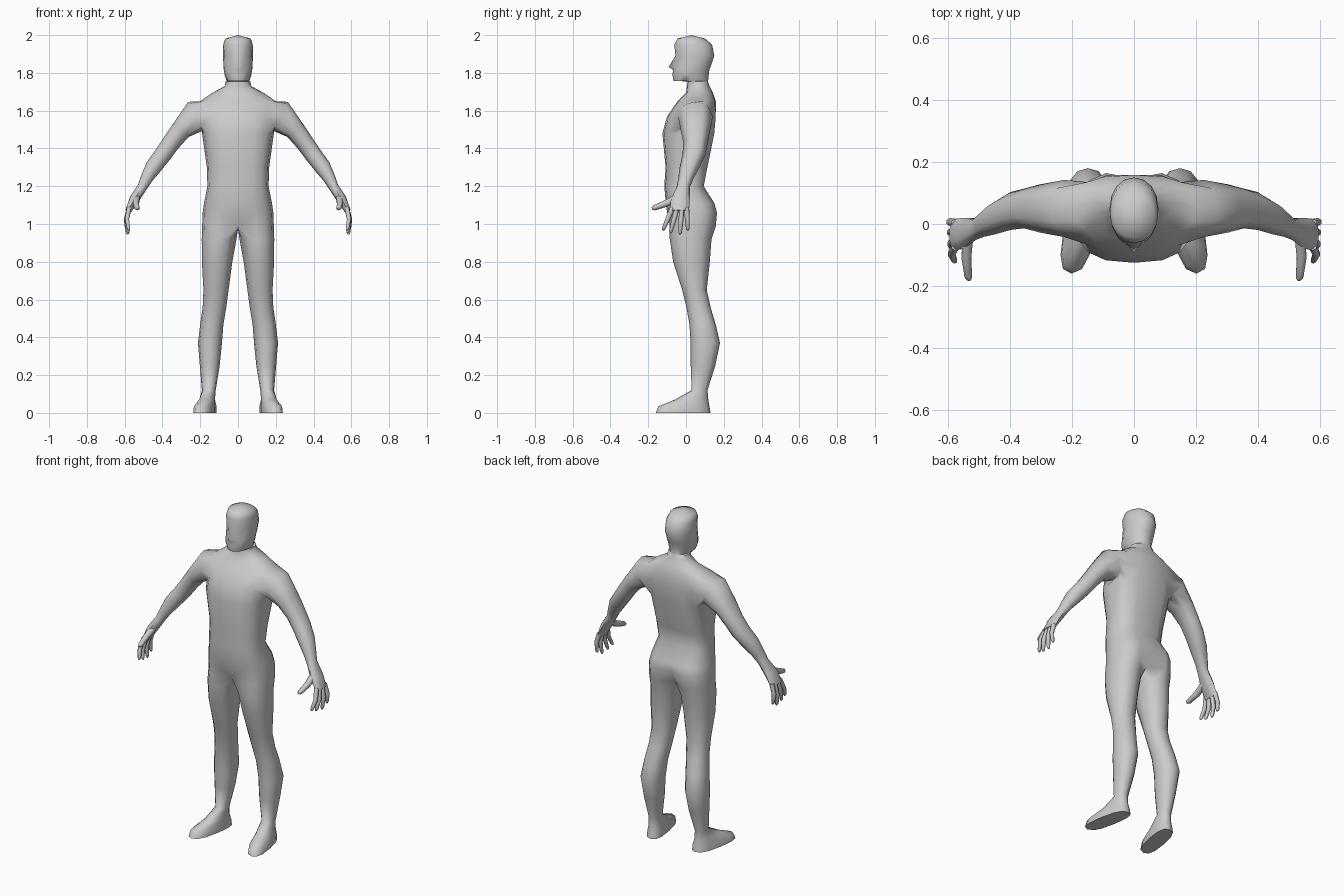
import bpy, bmesh, math
from mathutils import Vector

if "Cube" in bpy.data.objects:
    bpy.data.objects.remove(bpy.data.objects["Cube"])


def spow(v, e):
    return math.copysign(abs(v) ** e, v)


def bridge(bm, a, b):
    for i in range(len(a)):
        j = (i + 1) % len(a)
        bm.faces.new((a[i], a[j], b[j], b[i]))


def finish(bm, name):
    """Turn a half mesh into a mirrored, smooth-shaded object."""
    bmesh.ops.recalc_face_normals(bm, faces=bm.faces)
    if bm.calc_volume(signed=True) < 0:
        bmesh.ops.reverse_faces(bm, faces=bm.faces)
    me = bpy.data.meshes.new(name)
    bm.to_mesh(me)
    bm.free()
    ob = bpy.data.objects.new(name, me)
    bpy.context.collection.objects.link(ob)
    bpy.ops.object.select_all(action='DESELECT')
    ob.select_set(True)
    bpy.context.view_layer.objects.active = ob
    ob.modifiers.new("mirror", 'MIRROR')
    bpy.ops.object.modifier_apply(modifier="mirror")
    bpy.ops.object.shade_smooth_by_angle(angle=math.radians(65))


bm = bmesh.new()

# Torso and head profiles: z, y front, y back, half width
TORSO = [
    (.985, -.095, .165, .19),
    (1.06, -.1, .172, .187),
    (1.11, -.107, .158, .18),
    (1.2, -.115, .1, .162),
    (1.3, -.108, .12, .165),
    (1.48, -.125, .158, .19),
    (1.57, -.1, .165, .185),
    (1.65, -.045, .158, .2),
]
HEAD = [
    (1.695, 0, .143, .135),
    (1.73, .005, .124, .07),
    (1.755, .008, .116, .066),
    (1.757, -.066, .117, .06),
    (1.79, -.072, .12, .071),
    (1.815, -.068, .124, .075),
    (1.832, -.064, .13, .077),
    (1.89, -.056, .15, .079),
    (1.95, -.062, .138, .078),
    (1.982, -.045, .1, .067),
]


def half_ring(z, yf, yb, w, e):
    """Half cross-section from front centre round the side to back centre."""
    ring = []
    for i in range(9):
        t = math.radians(-90 + 22.5 * i)
        x = 0 if i in (0, 8) else w * math.cos(t) ** e
        y = (yf + yb) / 2 + (yb - yf) / 2 * spow(math.sin(t), e)
        ring.append(bm.verts.new((x, y, z)))
    return ring


rings = [half_ring(*row, .76) for row in TORSO] + [half_ring(*row, .95) for row in HEAD]
for ring in rings[:7]:                       # spine groove and cleft
    ring[8].co.y -= max(.008, .06 - .4 * (ring[8].co.z - .985))
rings[0][0].co.y += .035                     # crotch
rings[14][0].co.y -= .028                    # nose

ARM_ROW = 5          # the arm opening spans two rows and four columns
for r in range(len(rings) - 1):
    for c in range(8):
        if r in (ARM_ROW, ARM_ROW + 1) and 2 <= c <= 5:
            continue
        a, b = rings[r], rings[r + 1]
        bm.faces.new((a[c], a[c + 1], b[c + 1], b[c]))
apex = bm.verts.new((0, .03, 2.0))
for c in range(8):
    bm.faces.new((rings[-1][c], rings[-1][c + 1], apex))

# Leg and foot: z, x inner, x outer, y front, y back
LEG = [
    (.92, .008, .192, -.086, .135),
    (.8, .03, .191, -.068, .126),
    (.65, .05, .183, -.02, .11),
    (.56, .062, .187, .002, .13),
    (.47, .077, .2, .018, .157),
    (.37, .085, .212, .025, .18),
    (.25, .097, .202, .025, .155),
    (.12, .118, .191, .03, .114),
    (.07, .122, .205, -.06, .118),
    (.035, .123, .224, -.146, .124),
    (0, .123, .227, -.16, .13),
]
hip = rings[0]
front, back = hip[0].co, hip[8].co
crotch = []
for k in (1, 2, 3):
    point = back.lerp(front, k / 4)
    point.z = .972
    crotch.append(bm.verts.new(point))
prev = hip + crotch
for z, xi, xo, yf, yb in LEG:
    turn = min(.18, max(0, .12 - z) * 2.4)   # toes point outward
    e = .76 if z < .05 else .92
    ring = []
    for i in range(12):
        t = math.radians(30 * (i - 4))
        dy = (yb - yf) / 2 * spow(math.sin(t), e)
        dx = (xo - xi) / 2 * spow(math.cos(t), e) - turn * dy
        ring.append(bm.verts.new(((xi + xo) / 2 + dx, (yf + yb) / 2 + dy, z)))
    bridge(bm, prev, ring)
    prev = ring
bm.faces.new(prev)

# Arm and palm: centre x, y, z, thickness radius, depth radius
ARM = [
    (.225, .05, 1.57, .086, .092),
    (.302, .05, 1.497, .054, .078),
    (.355, .05, 1.428, .048, .064),
    (.398, .042, 1.367, .046, .061),
    (.447, .02, 1.303, .044, .053),
    (.483, 0, 1.243, .033, .041),
    (.507, -.015, 1.195, .026, .035),
    (.55, -.03, 1.13, .026, .05),
    (.581, -.035, 1.068, .016, .051),
]
lo, mid, hi = rings[ARM_ROW:ARM_ROW + 3]
prev = lo[2:7] + [mid[6]] + hi[6:1:-1] + [mid[2]]
steps = [-1, -.5, 0, .5, 1]
outline = [(u, -1) for u in steps] + [(1, 0)] + [(-u, 1) for u in steps] + [(-1, 0)]
centres = [Vector((.1, 0, 1.6))] + [Vector(row[:3]) for row in ARM]
for k, (cx, cy, cz, rn, ry) in enumerate(ARM):
    d = centres[min(k + 2, len(ARM))] - centres[k]
    normal = Vector((-d.z, 0, d.x)).normalized()
    ring = []
    for u, v in outline:
        s = 1 / math.hypot(u, v)
        ring.append(bm.verts.new(Vector((cx, cy + u * s * ry, cz)) + normal * (v * s * rn)))
    bridge(bm, prev, ring)
    prev = ring
bm.faces.new(prev)
bmesh.ops.delete(bm, geom=[v for v in bm.verts if not v.link_faces], context='VERTS')
finish(bm, "body")


# Fingers and thumb: tapered six-sided tubes rooted in the palm
def tube(bm, base, tip, bend, r):
    base, tip = Vector(base), Vector(tip)
    d = (tip - base).normalized()
    u = d.cross(Vector((1, 0, 0))).normalized()
    v = d.cross(u)
    prev = None
    for t, scale in ((0, 1), (.5, .9), (.92, .7), (1, .35)):
        c = base.lerp(tip, t) + Vector(bend) * math.sin(math.pi * t)
        ring = []
        for i in range(6):
            a = i * math.pi / 3
            ring.append(bm.verts.new(c + r * scale * (u * math.cos(a) + v * math.sin(a))))
        if prev:
            bridge(bm, prev, ring)
        else:
            bm.faces.new(ring)
        prev = ring
    bm.faces.new(prev)


bm = bmesh.new()
for k, (y, z) in enumerate([(-.122, .966), (-.083, .952), (-.032, .944), (.01, .966)]):
    tube(bm, (.576, -.072 + .025 * k, 1.085), (.576 + .004 * k, y, z), (.012, 0, 0), .014)
tube(bm, (.535, -.035, 1.145), (.532, -.181, 1.081), (.007, 0, -.005), .02)
finish(bm, "fingers")
